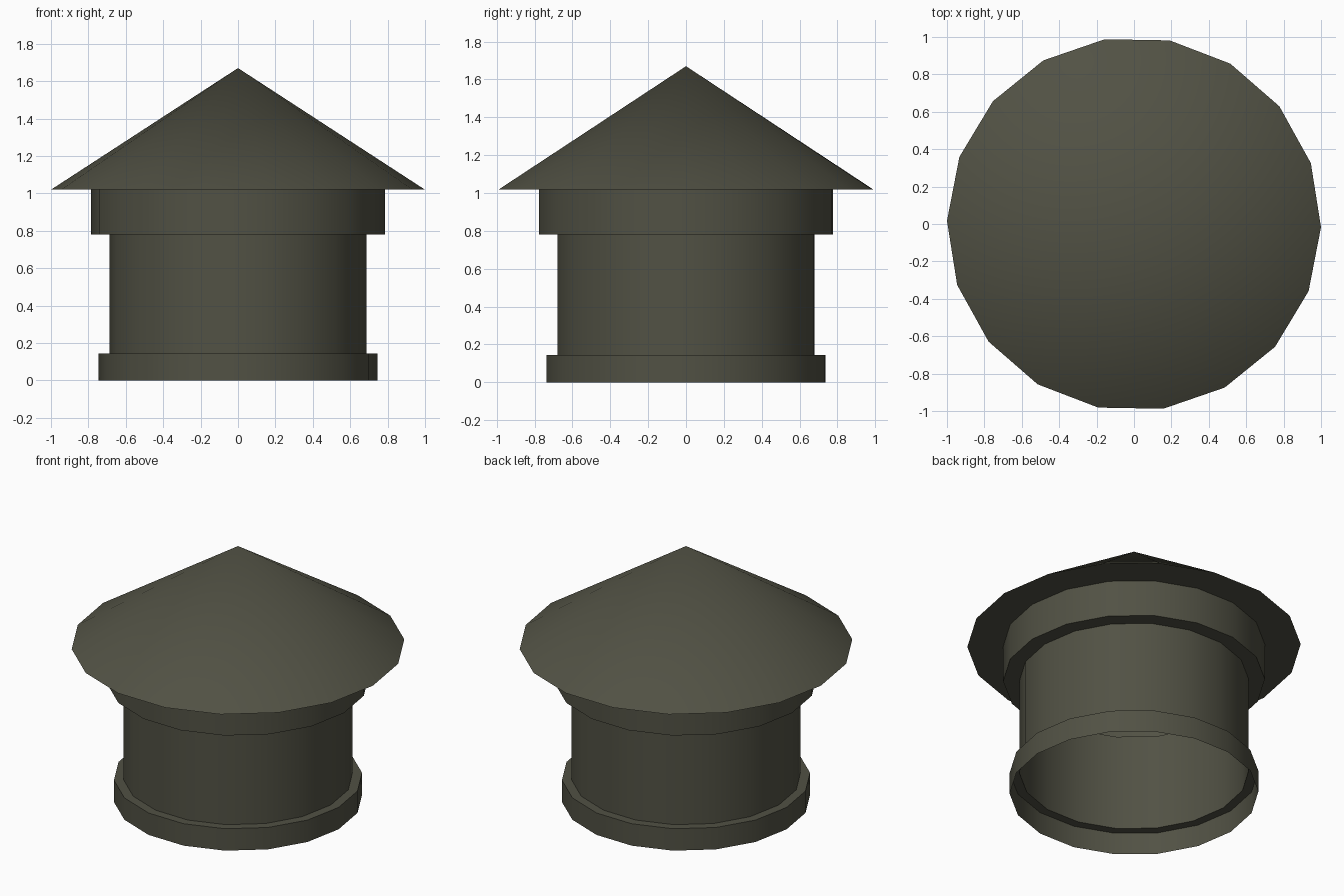
import bpy, bmesh, math

if "Cube" in bpy.data.objects:
    bpy.data.objects.remove(bpy.data.objects["Cube"])

SIDES = 18
PHASE = math.radians(-1)

mat = bpy.data.materials.new("dark olive metal")
mat.diffuse_color = (0.083, 0.083, 0.058, 1)
mat.use_nodes = True
mat.node_tree.nodes["Principled BSDF"].inputs["Base Color"].default_value = mat.diffuse_color


def lathe(name, profile):
    """Spin an open (radius, z) profile, listed bottom to top, into a thin shell."""
    bm = bmesh.new()
    rings = []
    for r, z in profile:
        if r == 0:
            rings.append([bm.verts.new((0, 0, z))] * SIDES)
        else:
            angles = [PHASE + 2 * math.pi * i / SIDES for i in range(SIDES)]
            rings.append([bm.verts.new((r * math.cos(a), r * math.sin(a), z)) for a in angles])
    for low, high in zip(rings, rings[1:]):
        for i in range(SIDES):
            j = (i + 1) % SIDES
            if high[i] is high[j]:
                bm.faces.new((low[i], low[j], high[i]))
            else:
                bm.faces.new((low[i], low[j], high[j], high[i]))
    mesh = bpy.data.meshes.new(name)
    bm.to_mesh(mesh)
    bm.free()
    mesh.materials.append(mat)
    ob = bpy.data.objects.new(name, mesh)
    bpy.context.collection.objects.link(ob)
    bpy.ops.object.select_all(action='DESELECT')
    ob.select_set(True)
    bpy.context.view_layer.objects.active = ob
    bpy.ops.object.shade_smooth_by_angle(angle=math.radians(30))
    return ob


# Open base collar with its ledge
lathe("base_collar", [(0.746, 0), (0.746, 0.145), (0.688, 0.145)])
# Hollow pipe wall
lathe("pipe_body", [(0.688, 0.145), (0.688, 0.78)])
# Wider band below the cap
lathe("upper_band", [(0.688, 0.78), (0.785, 0.78), (0.785, 1.02)])
# Conical cap with overhanging underside
lathe("cone_cap", [(0.785, 1.02), (1.0, 1.02), (0, 1.67)])
